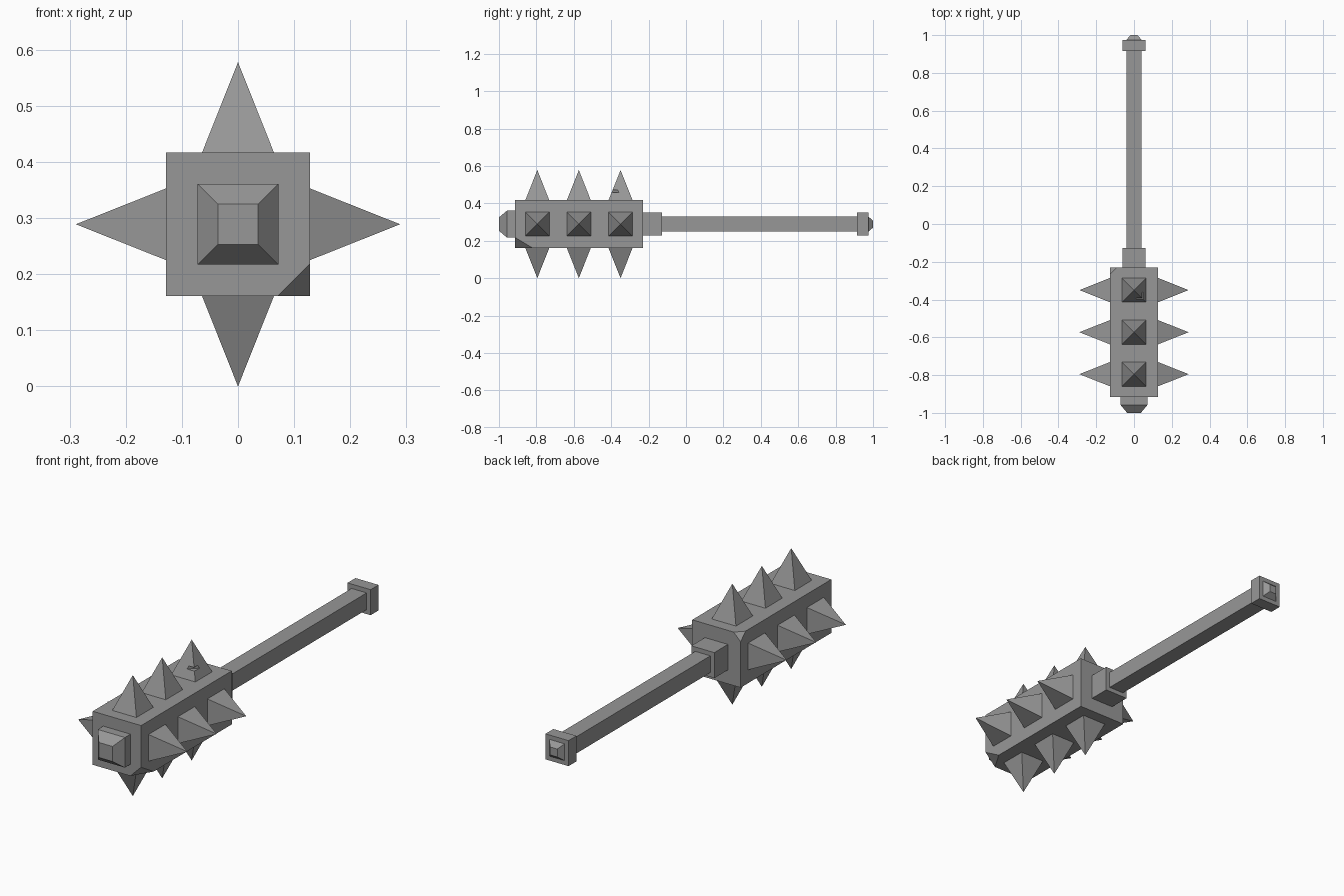
import bpy, bmesh
from math import pi
from mathutils import Vector, Matrix

default = bpy.data.objects.get("Cube")
if default:
    bpy.data.objects.remove(default, do_unlink=True)

CENTRE_Z = 0.289

# One stone-grey material for the whole weapon
grey = bpy.data.materials.new("stone grey")
grey.use_nodes = True
colour = (0.31, 0.31, 0.31, 1)
grey.diffuse_color = colour
bsdf = next(n for n in grey.node_tree.nodes if n.type == 'BSDF_PRINCIPLED')
bsdf.inputs["Base Color"].default_value = colour
bsdf.inputs["Roughness"].default_value = 0.9


def add_object(name, bm):
    bmesh.ops.recalc_face_normals(bm, faces=bm.faces)
    mesh = bpy.data.meshes.new(name)
    bm.to_mesh(mesh)
    bm.free()
    mesh.materials.append(grey)
    ob = bpy.data.objects.new(name, mesh)
    bpy.context.collection.objects.link(ob)
    return ob


def square_bar(sections):
    """Square rings (y, half width) joined along y and capped."""
    bm = bmesh.new()
    rings = [[bm.verts.new((sx * h, y, CENTRE_Z + sz * h))
              for sx, sz in ((-1, -1), (1, -1), (1, 1), (-1, 1))]
             for y, h in sections]
    for a, b in zip(rings, rings[1:]):
        for i in range(4):
            j = (i + 1) % 4
            bm.faces.new((a[i], a[j], b[j], b[i]))
    bm.faces.new(rings[0])
    bm.faces.new(rings[-1])
    return bm


def chip_corner(bm, corner, dx, dy, dz):
    """Slice off a corner at the given signed distances along its edges."""
    c = Vector(corner)
    p, q, r = c + Vector((dx, 0, 0)), c + Vector((0, dy, 0)), c + Vector((0, 0, dz))
    normal = (q - p).cross(r - p)
    if normal.dot(c - p) < 0:
        normal.negate()
    cut = bmesh.ops.bisect_plane(bm, geom=bm.verts[:] + bm.edges[:] + bm.faces[:],
                                 plane_co=p, plane_no=normal, clear_outer=True)
    edges = [e for e in cut["geom_cut"] if isinstance(e, bmesh.types.BMEdge)]
    bmesh.ops.contextual_create(bm, geom=edges)


# Head block with two chipped corners
HALF, FRONT, BACK = 0.128, -0.915, -0.23
head = square_bar([(FRONT, HALF), (BACK, HALF)])
chip_corner(head, (HALF, FRONT, CENTRE_Z - HALF), -0.057, 0.095, 0.057)
chip_corner(head, (-HALF, BACK, CENTRE_Z + HALF), 0.037, -0.037, -0.037)
add_object("head", head)

# Bevelled nose, collar, handle and pommel
add_object("nose", square_bar([(-0.91, 0.072), (-0.957, 0.072), (-1.0, 0.036)]))
add_object("collar", square_bar([(-0.235, 0.061), (-0.127, 0.061)]))
add_object("handle", square_bar([(-0.13, 0.04), (0.92, 0.04)]))
add_object("pommel", square_bar([(0.915, 0.061), (0.975, 0.061)]))
add_object("pommel_cap", square_bar([(0.974, 0.041), (1.0, 0.019)]))

# Three rows of pyramid spikes on the four sides
SPIKE_HALF, TIP = 0.064, 0.289
for row, y in enumerate((-0.795, -0.573, -0.35), 1):
    for side, name in enumerate(("top", "right", "bottom", "left")):
        bm = bmesh.new()
        bmesh.ops.create_cone(bm, cap_ends=True, segments=4, radius1=SPIKE_HALF * 2 ** 0.5,
                              radius2=0, depth=TIP - HALF)
        bmesh.ops.rotate(bm, verts=bm.verts, matrix=Matrix.Rotation(pi / 4, 3, 'Z'))
        bmesh.ops.translate(bm, verts=bm.verts, vec=(0, 0, (TIP + HALF) / 2))
        bmesh.ops.rotate(bm, verts=bm.verts, matrix=Matrix.Rotation(side * pi / 2, 3, 'Y'))
        bmesh.ops.translate(bm, verts=bm.verts, vec=(0, y, CENTRE_Z))
        spike = add_object(f"spike_{name}_{row}", bm)

        # Small nick in the edge of the rear top spike
        if name == "top" and row == 3:
            bm = bmesh.new()
            place = (Matrix.Translation((0.046, y - 0.046, 0.465))
                     @ Matrix.Rotation(-pi / 4, 4, 'Z') @ Matrix.Diagonal((0.05, 0.1, 0.014, 1)))
            bmesh.ops.create_cube(bm, size=1, matrix=place)
            cutter = add_object("nick_cutter", bm)
            cutter.hide_render = True
            mod = spike.modifiers.new("nick", 'BOOLEAN')
            mod.operation = 'DIFFERENCE'
            mod.solver = 'EXACT'
            mod.object = cutter
            bpy.context.view_layer.objects.active = spike
            bpy.ops.object.modifier_apply(modifier=mod.name)
            bpy.data.objects.remove(cutter, do_unlink=True)
